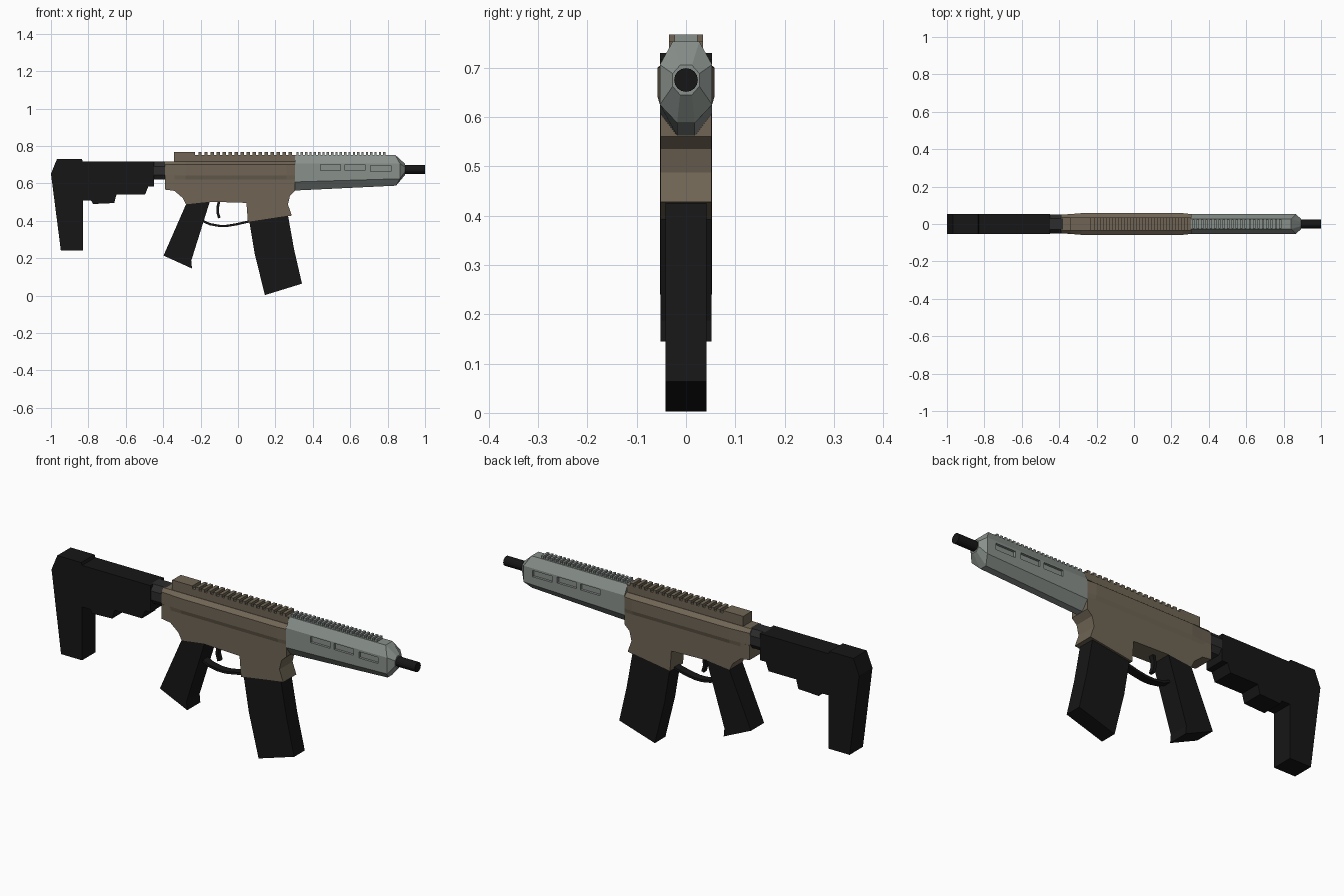
import bpy, bmesh, math
from mathutils import Matrix, Vector

if "Cube" in bpy.data.objects:
    bpy.data.objects.remove(bpy.data.objects["Cube"])


def mat(name, c):
    m = bpy.data.materials.new(name)
    m.diffuse_color = (*c, 1)
    m.use_nodes = True
    m.node_tree.nodes["Principled BSDF"].inputs["Base Color"].default_value = m.diffuse_color
    return m


BLACK = mat("black_polymer", (0.008, 0.008, 0.008))
DARK = mat("dark_metal", (0.025, 0.025, 0.025))
TAN = mat("tan", (0.16, 0.13, 0.09))
GREY = mat("grey_metal", (0.25, 0.28, 0.26))


def finish(name, bm, m):
    bmesh.ops.recalc_face_normals(bm, faces=bm.faces)
    me = bpy.data.meshes.new(name)
    bm.to_mesh(me)
    bm.free()
    ob = bpy.data.objects.new(name, me)
    bpy.context.collection.objects.link(ob)
    if m:
        me.materials.append(m)
    return ob


def loft(name, rings, m):
    """Skin a list of closed rings of 3D points and cap both ends."""
    bm = bmesh.new()
    vs = [[bm.verts.new(p) for p in r] for r in rings]
    n = len(vs[0])
    for a, b in zip(vs, vs[1:]):
        for i in range(n):
            j = (i + 1) % n
            bm.faces.new((a[i], a[j], b[j], b[i]))
    bm.faces.new(vs[0])
    bm.faces.new(vs[-1])
    return finish(name, bm, m)


def prism(name, pts, w, m):
    """Side profile (x, z) extruded symmetrically to half width w."""
    return loft(name, [[(x, y, z) for x, z in pts] for y in (-w, w)], m)


def mirrored(half):
    """Half ring of (x, y, z) completed across y = 0."""
    return half + [(x, -y, z) for x, y, z in reversed(half)]


def boxes(name, specs, m):
    """Boxes given as (x0, x1, y0, y1, z0, z1)."""
    bm = bmesh.new()
    for x0, x1, y0, y1, z0, z1 in specs:
        mx = Matrix.Translation(((x0 + x1) / 2, (y0 + y1) / 2, (z0 + z1) / 2))
        bmesh.ops.create_cube(bm, size=1, matrix=mx @ Matrix.Diagonal((x1 - x0, y1 - y0, z1 - z0, 1)))
    return finish(name, bm, m)


def ribbon(name, path, w, t, m):
    """Thin strip of half width w and thickness t along an (x, z) path."""
    rings = []
    for i, p in enumerate(path):
        a, b = path[max(i - 1, 0)], path[min(i + 1, len(path) - 1)]
        d = Vector((b[0] - a[0], b[1] - a[1])).normalized() * t / 2
        nx, nz = -d.y, d.x
        rings.append([(p[0] + s * nx, y, p[1] + s * nz) for s, y in ((1, -w), (1, w), (-1, w), (-1, -w))])
    return loft(name, rings, m)


# Shoulder stock
prism("stock", [(-1, .652), (-.968, .73), (-.835, .73), (-.83, .717), (-.45, .717), (-.45, .583),
                (-.48, .583), (-.497, .54), (-.65, .54), (-.662, .495), (-.775, .49), (-.785, .508),
                (-.83, .508), (-.83, .24), (-.947, .24)], .053, BLACK)

# Tube joining the stock to the receiver
sec = [(.03, .717), (.05, .69), (.05, .645), (.03, .62)]
loft("stock_tube", [mirrored([(x, y, z) for y, z in sec]) for x in (-.46, -.38)], DARK)

# Lower receiver with magazine well
prism("lower_receiver", [(-.39, .64), (-.39, .567), (-.34, .56), (-.295, .522), (-.278, .488),
                         (-.15, .502), (.045, .496), (.053, .392), (.288, .428), (.267, .487),
                         (.278, .535), (.305, .56), (.305, .64)], .052, TAN)

# Upper receiver with bulged sides
rings = []
for x, b in ((-.39, .05), (-.34, .053), (-.28, .058), (.26, .058), (.305, .053)):
    s = [(.052 if b > .05 else .05, .622), (b, .642), (b, .70), (.036, .717)]
    rings.append(mirrored([(x, y, z) for y, z in s]))
loft("upper_receiver", rings, TAN)

# Top rail of the receiver
boxes("receiver_rail", [(-.342, .305, -.034, .034, .70, .753), (-.342, -.23, -.034, .034, .75, .767)]
      + [(x, x + .018, -.034, .034, .75, .767) for x in [-.212 + .0322 * i for i in range(16)]], TAN)

# Handguard with faceted nose
def guard(xt, xs, xb, low, bot):
    return mirrored([(xt, .027, .753), (xs, .053, .706), (xs, .053, low), (xb, .018, bot)])

nose = mirrored([(.893, .012, .705), (.893, .027, .688), (.893, .027, .662), (.893, .012, .645)])
hand = loft("handguard", [guard(.305, .305, .305, .608, .562), guard(.84, .866, .845, .625, .588), nose], GREY)

# Side slots cut into the handguard
cut = boxes("slot_cutter", [(x, x + .108, y - .012, y + .012, z, z + .031)
                            for x, z in ((.441, .669), (.571, .669), (.709, .664)) for y in (-.053, .053)], None)
cut.hide_render = True
cut.hide_set(True)
mod = hand.modifiers.new("slots", 'BOOLEAN')
mod.object = cut
mod.solver = 'EXACT'
bpy.context.view_layer.objects.active = hand
bpy.ops.object.modifier_apply(modifier="slots")
bpy.data.objects.remove(cut)

# Handguard rail teeth
boxes("handguard_rail", [(x, x + .012, -.023, .023, .748, .767)
                         for x in [.312 + .0232 * i for i in range(21)]], GREY)

# Barrel
loft("barrel", [[(x, .024 * math.cos(a), .675 + .024 * math.sin(a))
                 for a in [math.tau * i / 16 for i in range(16)]] for x in (.87, 1)], BLACK)

# Grip
prism("grip", [(-.278, .488), (-.15, .505), (-.25, .187), (-.246, .145), (-.398, .214)], .052, BLACK)

# Magazine
prism("magazine", [(.06, .40), (.09, .22), (.144, .003), (.342, .064), (.3, .246), (.267, .43)], .042, BLACK)

# Trigger and trigger guard
ribbon("trigger_guard", [(-.195, .402), (-.15, .382), (-.10, .373), (-.06, .373), (-.01, .381), (.06, .397)],
       .02, .012, BLACK)
ribbon("trigger", [(-.10, .51), (-.108, .475), (-.109, .445), (-.10, .415)], .012, .014, BLACK)
